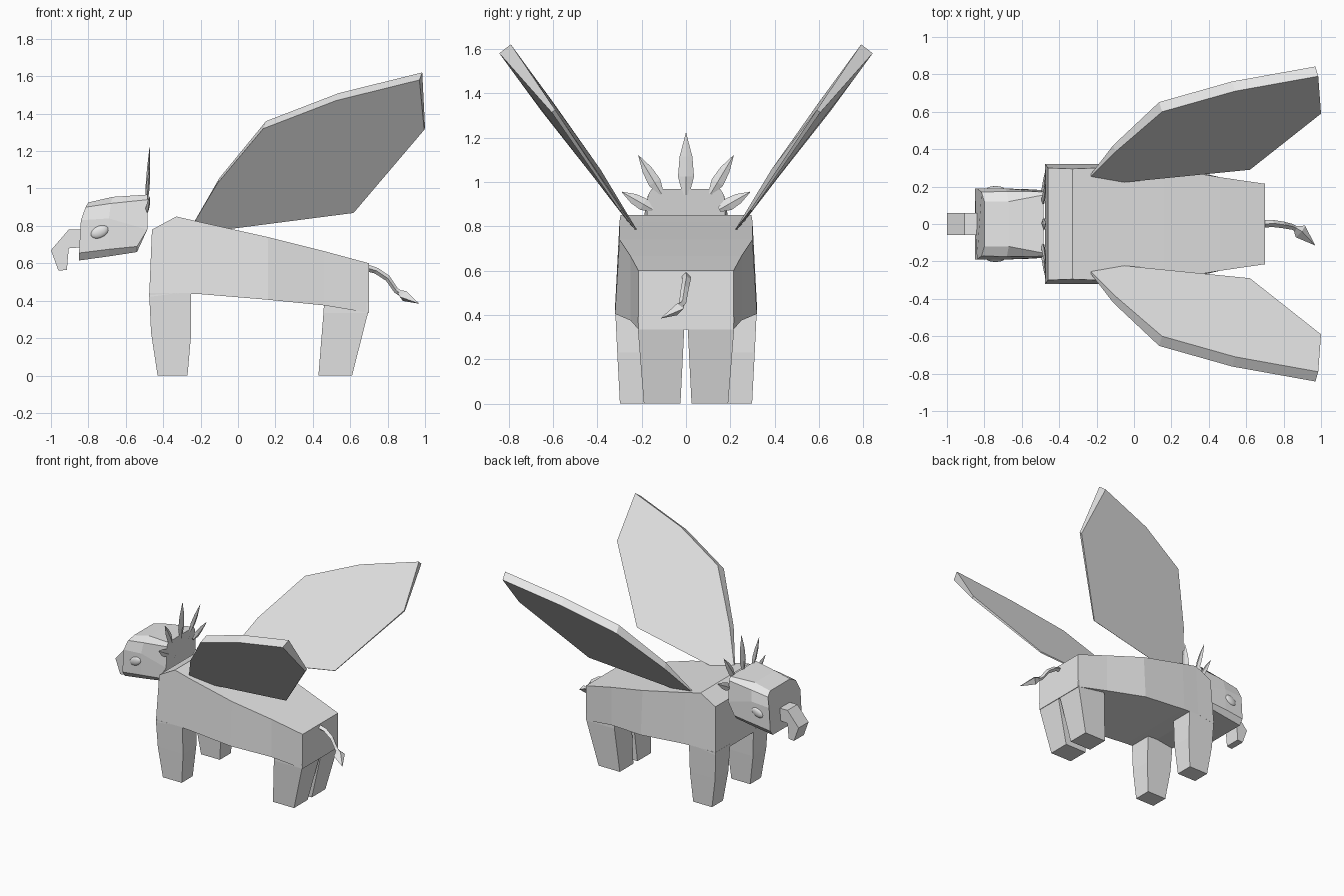
import bpy, bmesh, math
from mathutils import Vector, Matrix

if "Cube" in bpy.data.objects:
    bpy.data.objects.remove(bpy.data.objects["Cube"])

grey = bpy.data.materials.new("light_grey")
grey.diffuse_color = (0.8, 0.8, 0.8, 1)
grey.use_nodes = True
grey.node_tree.nodes["Principled BSDF"].inputs["Base Color"].default_value = grey.diffuse_color


def finish(name, bm):
    bmesh.ops.recalc_face_normals(bm, faces=bm.faces)
    me = bpy.data.meshes.new(name)
    bm.to_mesh(me)
    bm.free()
    me.materials.append(grey)
    ob = bpy.data.objects.new(name, me)
    bpy.context.collection.objects.link(ob)
    return ob


def loft(name, rings):
    """Skin closed rings of points and cap both ends."""
    bm = bmesh.new()
    vs = [[bm.verts.new(p) for p in r] for r in rings]
    n = len(rings[0])
    for a, b in zip(vs, vs[1:]):
        for i in range(n):
            j = (i + 1) % n
            bm.faces.new((a[i], a[j], b[j], b[i]))
    bm.faces.new(vs[0])
    bm.faces.new(vs[-1])
    return finish(name, bm)


def sym(half):
    """Close a half outline across the centre plane."""
    return list(half) + [(x, -y, z) for x, y, z in reversed(half)]


def flip(rings, s):
    return [[(p[0], p[1] * s, p[2]) for p in r] for r in rings]


def spindle(name, path, u, v, sizes):
    """Four-sided tapered rod with half widths along u and v."""
    return loft(name, [[Vector(p) + u * a, Vector(p) + v * b,
                        Vector(p) - u * a, Vector(p) - v * b]
                       for p, (a, b) in zip(path, sizes)])


# Body: x, top z, top half width, bottom z, bottom half width
stations = [(-.46, .78, .30, .42, .32), (-.33, .85, .295, .44, .32),
            (-.20, .82, .30, .435, .32), (.16, .74, .30, .405, .32),
            (.46, .665, .25, .375, .25), (.70, .60, .215, .335, .215)]
body = [sym([(x, yb, zb), (x, yt, zt)]) for x, zt, yt, zb, yb in stations]
body[0][0], body[0][3] = (-.475, .32, .42), (-.475, -.32, .42)
loft("body", body)


# Legs: z, x back, x front, y inner, y outer
def leg(name, levels):
    rings = [[(x0, y0, z), (x1, y0, z), (x1, y1, z), (x0, y1, z)]
             for z, x0, x1, y0, y1 in levels]
    for s, side in ((1, "left"), (-1, "right")):
        loft(f"{name}_{side}", flip(rings, s))


leg("front_leg", [(.44, -.475, -.25, .14, .32), (.23, -.465, -.25, .15, .31),
                  (0, -.43, -.27, .165, .298)])
leg("rear_leg", [(.39, .46, .70, .008, .217), (.335, .457, .695, .008, .217),
                 (0, .43, .61, .025, .19)])

# Head
loft("head", [sym(h) for h in (
    [(-.85, .16, .615), (-.85, .19, .655), (-.84, .19, .83),
     (-.815, .17, .90), (-.80, .12, .925)],
    [(-.69, .16, .637), (-.69, .19, .675), (-.69, .19, .84),
     (-.68, .175, .92), (-.67, .12, .955)],
    [(-.54, .16, .66), (-.54, .185, .69), (-.485, .18, .78),
     (-.485, .172, .94), (-.485, .155, .967)])])

# Hooked beak
hook = [(-.84, .78), (-.905, .78), (-1.0, .67), (-.96, .56),
        (-.915, .565), (-.905, .68), (-.84, .685)]
loft("beak", [[(x, y, z) for x, z in hook] for y in (-.06, .06)])

# Eyes
for s, side in ((1, "left"), (-1, "right")):
    bm = bmesh.new()
    bmesh.ops.create_uvsphere(bm, u_segments=12, v_segments=8, radius=1)
    bm.transform(Matrix.Translation((-.74, .187 * s, .768))
                 @ Matrix.Rotation(math.radians(-25), 4, 'Y')
                 @ Matrix.Diagonal((.052, .016, .032, 1)))
    for f in bm.faces:
        f.smooth = True
    finish(f"eye_{side}", bm)

# Fan of leaf-shaped spikes behind the head: base y, z and tip y, z
X = Vector((1, 0, 0))
fan = [(0, .94, 0, 1.22), (.11, .945, .215, 1.12), (.15, .875, .29, .955)]
for k, (y0, z0, y1, z1) in enumerate(fan):
    for s in ((1, -1) if k else (1,)):
        a, b = Vector((-.488, y0 * s, z0)), Vector((-.472, y1 * s, z1))
        side = (b - a).cross(X).normalized()
        w = .036 if k == 0 else .029
        spindle("crest_spike", [a.lerp(b, t) for t in (0, .3, .62, 1)],
                side, X, [(w * .4, .008), (w, .01), (w * .8, .008),
                          (.001, .001)])

# Wings: inner face outline (x, y, z) and thickness share at each point
wing = [(-.235, .25, .82, .15), (-.10, .385, 1.055, .7), (.15, .60, 1.36, 1),
        (.54, .71, 1.51, 1), (.985, .79, 1.62, 1), (1.0, .59, 1.325, .3),
        (.62, .29, .875, .15), (-.06, .222, .785, .1)]
faces = [[(x, y, z) for x, y, z, t in wing],
         [(x - .015 * t, y + .052 * t, z - .04 * t) for x, y, z, t in wing]]
for s, side in ((1, "left"), (-1, "right")):
    loft(f"wing_{side}", flip(faces, s))

# Tail and its arrow tip
Y = Vector((0, 1, 0))
up = Vector((.55, 0, .83))
spindle("tail", [(.69, .0, .575), (.74, .003, .56), (.80, -.005, .52),
                 (.845, -.015, .455), (.89, -.035, .425)], Y, up,
        [(.02, .02), (.019, .017), (.018, .016), (.016, .015), (.014, .014)])
spindle("tail_tip", [(.86, -.02, .445), (.89, -.04, .425), (.967, -.113, .385)],
        Vector((.6, .75, .1)).normalized(), Vector((.3, 0, .95)),
        [(.012, .012), (.04, .028), (.001, .001)])
